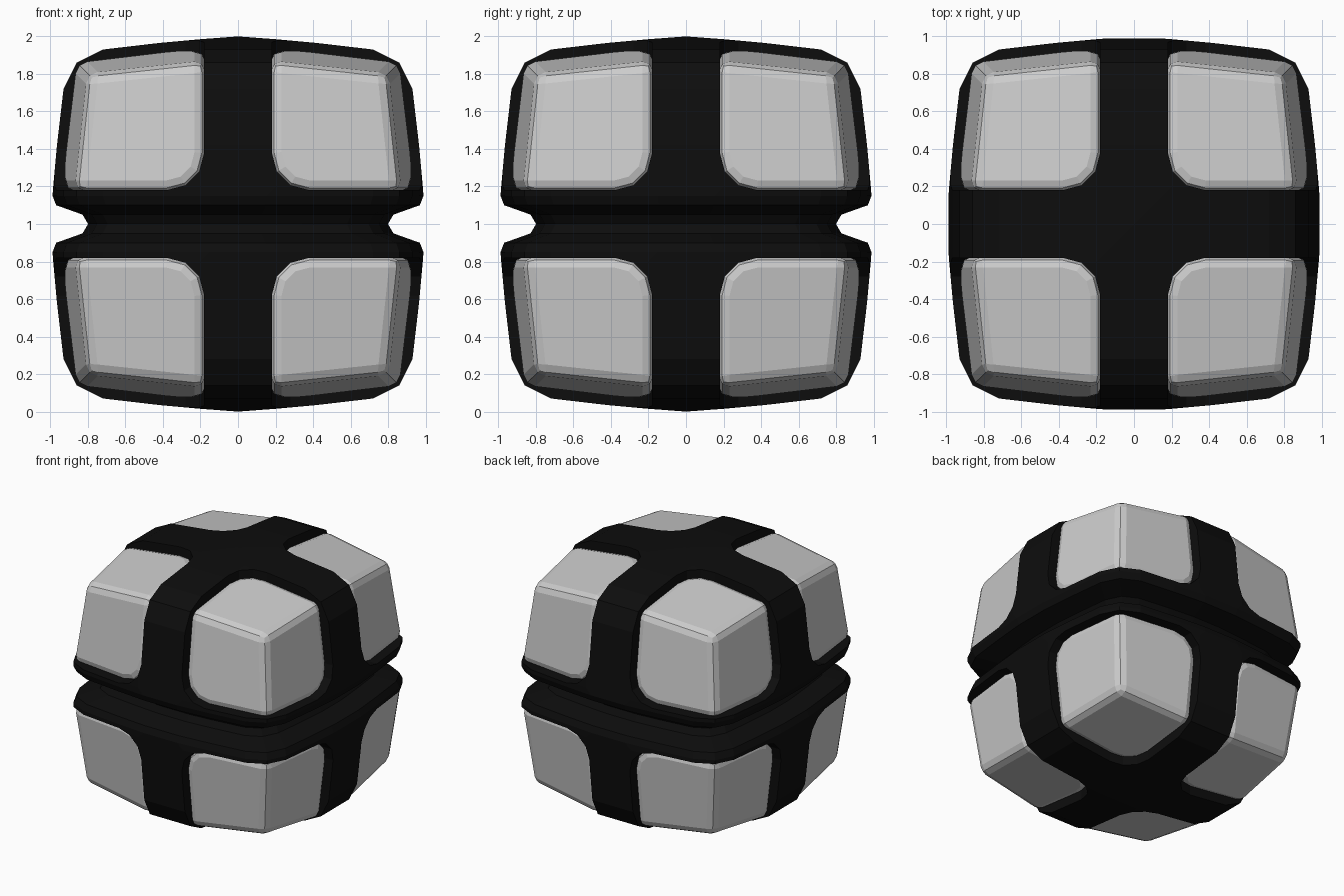
import bpy, bmesh
from itertools import permutations, product
from mathutils import Matrix, Vector

if "Cube" in bpy.data.objects:
    bpy.data.objects.remove(bpy.data.objects["Cube"])

MID = Vector((0, 0, 1))
BAND = 0.18          # half width of the black bands

black = bpy.data.materials.new("black")
black.diffuse_color = (0.004, 0.004, 0.004, 1)
black.use_nodes = True
black.node_tree.nodes["Principled BSDF"].inputs["Base Color"].default_value = black.diffuse_color


def make_object(name, bm, mat=None):
    mesh = bpy.data.meshes.new(name)
    bm.to_mesh(mesh)
    bm.free()
    obj = bpy.data.objects.new(name, mesh)
    bpy.context.collection.objects.link(obj)
    if mat:
        mesh.materials.append(mat)
    return obj


def cut(bm, point, normal):
    """Remove everything beyond a plane and cap the hole."""
    geom = bm.verts[:] + bm.edges[:] + bm.faces[:]
    bmesh.ops.bisect_plane(bm, geom=geom, plane_co=point, plane_no=normal, clear_outer=True)
    rim = [e for e in bm.edges if e.is_boundary]
    return bmesh.ops.holes_fill(bm, edges=rim, sides=0)["faces"]


def corner_solid(start):
    """Cube reaching outward from a corner, its three inner edges rounded."""
    bm = bmesh.new()
    bmesh.ops.create_cube(bm, size=1)
    size = 1.3 - start
    for v in bm.verts:
        v.co = (v.co + Vector((0.5, 0.5, 0.5))) * size + Vector((start,) * 3)
    inner = [e for e in bm.edges if any(v.co.length < start * 1.8 for v in e.verts)]
    bmesh.ops.bevel(bm, geom=inner, offset=0.2, segments=3, profile=0.5, affect='EDGES')
    return bm


def place(bm, signs):
    """Mirror into one octant around the centre of the model."""
    bm.transform(Matrix.Translation(MID) @ Matrix.Diagonal((*signs, 1)))
    if signs[0] * signs[1] * signs[2] < 0:
        bmesh.ops.reverse_faces(bm, faces=bm.faces[:])
    return bm


octants = list(product((1, -1), repeat=3))

# Black body: bulged rounded cube, upper half
seeds = [(1, 0, 0), (0.985, 0.2, 0.2), (0.965, 0.42, 0.2), (0.93, 0.72, 0.2), (0.86, 0.86, 0.2)]
points = {tuple(a * b for a, b in zip(p, s))
          for seed in seeds for p in permutations(seed) for s in octants}
body = bmesh.new()
for p in points:
    body.verts.new(p)
hull = bmesh.ops.convex_hull(body, input=body.verts[:])
loose = [v for v in body.verts if not v.link_faces]
bmesh.ops.delete(body, geom=loose, context='VERTS')
cap = cut(body, (0, 0, 0.15), (0, 0, -1))

# Equator groove: step the cap inward, then mirror the half
bmesh.ops.delete(body, geom=cap, context='FACES_ONLY')
rim = [e for e in body.edges if e.is_boundary]
for z, scale in ((0.10, 0.98), (0.05, 0.855), (0.0, 0.965)):
    out = bmesh.ops.extrude_edge_only(body, edges=rim)["geom"]
    for v in (g for g in out if isinstance(g, bmesh.types.BMVert)):
        v.co = (v.co.x * scale, v.co.y * scale, z)
    rim = [g for g in out if isinstance(g, bmesh.types.BMEdge) and g.is_boundary]
half = body.verts[:] + body.edges[:] + body.faces[:]
dup = bmesh.ops.duplicate(body, geom=half)["geom"]
for v in (g for g in dup if isinstance(g, bmesh.types.BMVert)):
    v.co.z *= -1
bmesh.ops.remove_doubles(body, verts=body.verts[:], dist=0.0005)
bmesh.ops.recalc_face_normals(body, faces=body.faces[:])
frame = make_object("frame", place(body, (1, 1, 1)), black)

# Corner recesses cut out of the body
for s in octants:
    cutter = make_object("recess_cutter", place(corner_solid(BAND), s))
    cutter.hide_render = True
    cutter.hide_viewport = True
    mod = frame.modifiers.new("recess", 'BOOLEAN')
    mod.operation = 'DIFFERENCE'
    mod.solver = 'EXACT'
    mod.object = cutter

# Eight bevelled corner blocks with outward faces sloping to the corner
for s in octants:
    bm = corner_solid(BAND - 0.003)
    normals = []
    for axis in range(3):
        n = Vector((0.12, 0.12, 0.12))
        n[axis] = 1
        p = Vector((0, 0, 0))
        p[axis] = 0.99
        cut(bm, p, n)
        normals.append(n.normalized())
    bmesh.ops.recalc_face_normals(bm, faces=bm.faces[:])
    bm.normal_update()
    outer = {f for f in bm.faces if any(f.normal.dot(n) > 0.999 for n in normals)}
    edges = list({e for f in outer for e in f.edges})
    bmesh.ops.bevel(bm, geom=edges, offset=0.055, segments=2, profile=0.5,
                    affect='EDGES', clamp_overlap=True)
    make_object("corner_block", place(bm, s))
